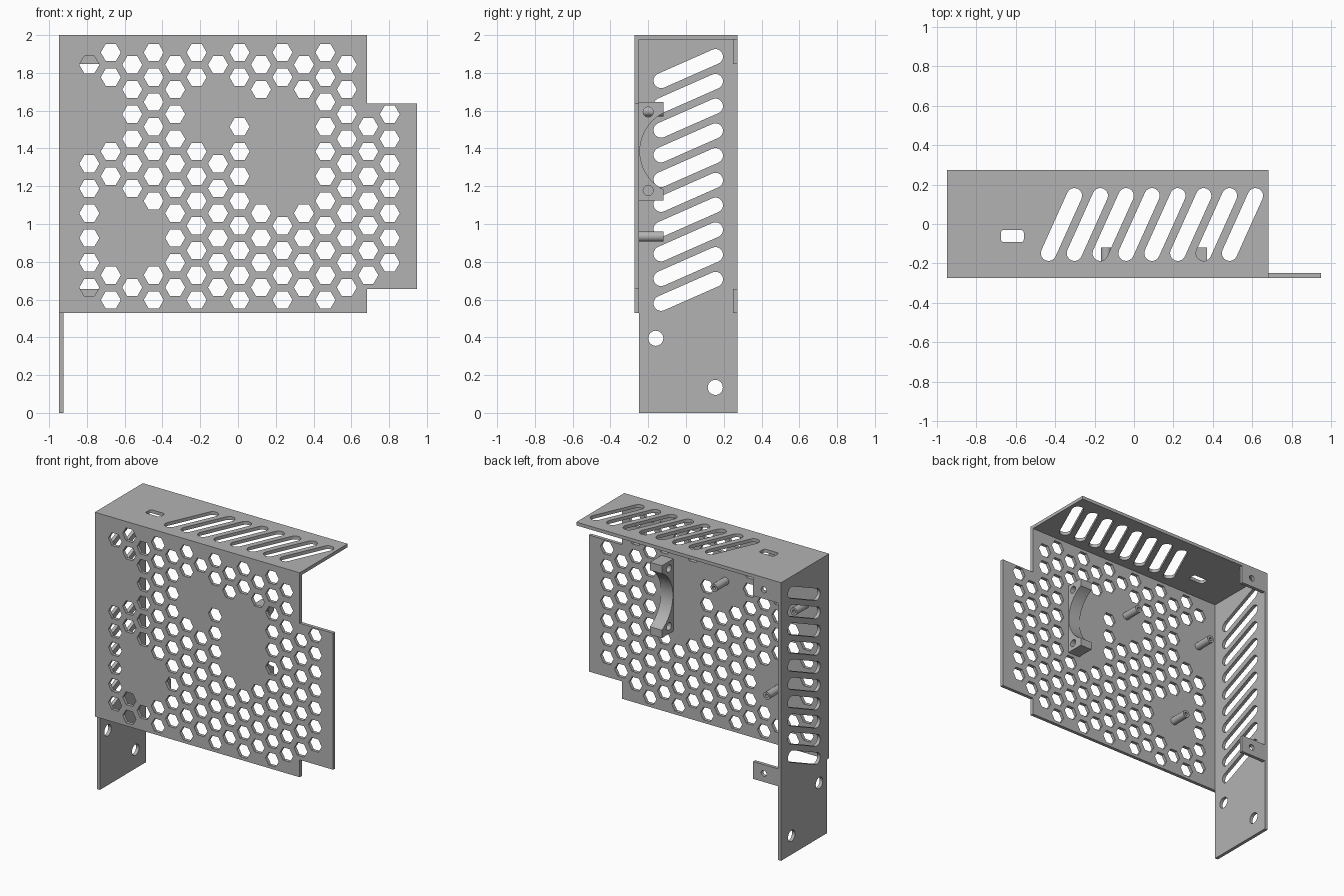
import bpy
import bmesh
from math import atan2, cos, sin, pi, sqrt, radians
from mathutils import Matrix, Vector

if "Cube" in bpy.data.objects:
    bpy.data.objects.remove(bpy.data.objects["Cube"])

# Overall sizes
HX, HY, T, TOP = 0.948, 0.273, 0.024, 2.0
RIGHT = 0.682           # end of the main sheet, before the side tongue
LOW = 0.53              # lower edge of the front sheet
PITCH = 0.131           # spacing of slots and hexagons
IN_Y = -HY + T          # inner face of the front sheet

# Single sheet metal colour
steel = bpy.data.materials.new("plain_grey")
grey = (0.45, 0.45, 0.45, 1)
steel.diffuse_color = grey
steel.use_nodes = True
steel.node_tree.nodes["Principled BSDF"].inputs["Base Color"].default_value = grey

# Drawing planes: columns give the world directions of u, v and thickness
X, Y, Z = Vector((1, 0, 0)), Vector((0, 1, 0)), Vector((0, 0, 1))
FRONT, SIDE, FLAT = (X, Z, -Y), (Y, Z, X), (X, Y, Z)


def ring(u, v, r, n=24, start=0.0):
    return [(u + r * cos(start + 2 * pi * i / n), v + r * sin(start + 2 * pi * i / n))
            for i in range(n)]


def box(u0, v0, u1, v1):
    return [(u0, v0), (u1, v0), (u1, v1), (u0, v1)]


def rounded(centres, r, steps=10):
    """Outline at distance r around a counter-clockwise set of centres."""
    pts, n = [], len(centres)
    for i, (u, v) in enumerate(centres):
        pu, pv = centres[i - 1]
        nu, nv = centres[(i + 1) % n]
        a = atan2(v - pv, u - pu) - pi / 2
        b = atan2(nv - v, nu - u) - pi / 2
        turn = (b - a) % (2 * pi)
        pts += [(u + r * cos(a + turn * k / steps), v + r * sin(a + turn * k / steps))
                for k in range(steps + 1)]
    return pts


def sheet(name, plane, lo, hi, loops):
    """Extrude an outline with holes between lo and hi along the plane normal."""
    curve = bpy.data.curves.new(name, "CURVE")
    curve.dimensions = "2D"
    curve.fill_mode = "BOTH"
    curve.extrude = abs(hi - lo) / 2
    for loop in loops:
        spline = curve.splines.new("POLY")
        spline.points.add(len(loop) - 1)
        for point, (u, v) in zip(spline.points, loop):
            point.co = (u, v, 0, 1)
        spline.use_cyclic_u = True
    obj = bpy.data.objects.new(name, curve)
    bpy.context.collection.objects.link(obj)
    bpy.ops.object.select_all(action="DESELECT")
    obj.select_set(True)
    bpy.context.view_layer.objects.active = obj
    bpy.ops.object.convert(target="MESH")
    obj = bpy.context.view_layer.objects.active
    obj.name = name
    axes = Matrix(plane).transposed().to_4x4()
    thick = Vector([abs(c) for c in plane[2]])
    bm = bmesh.new()
    bm.from_mesh(obj.data)
    bm.transform(Matrix.Translation(thick * (lo + hi) / 2) @ axes)
    bmesh.ops.remove_doubles(bm, verts=bm.verts, dist=0.0001)
    bmesh.ops.recalc_face_normals(bm, faces=bm.faces)
    bm.to_mesh(obj.data)
    bm.free()
    obj.data.materials.clear()
    obj.data.materials.append(steel)
    bpy.ops.object.shade_smooth_by_angle(angle=radians(30))
    return obj


# Hexagon columns from left to right, each read from the top down
COLUMNS = [
    "#...######", "##..##...##", "######...#", "#######..##", "##########",
    "##..#######", "#...######", "##.########", "##....####", "##.....####",
    "##....####", "###########", "##########", "...#######.", "..#######.",
]
hexagons = []
for c, column in enumerate(COLUMNS):
    first = 1.908 if c % 2 else 1.843
    for k, mark in enumerate(column):
        if mark == "#":
            hexagons.append(ring(-0.787 + 0.1136 * c, first - PITCH * k, 0.053, 6))

# Front sheet with its stepped side tongue
front = [(-HX, LOW), (RIGHT, LOW), (RIGHT, 0.655), (HX, 0.655),
         (HX, 1.637), (RIGHT, 1.637), (RIGHT, TOP - T), (-HX, TOP - T)]
sheet("front_panel", FRONT, -HY, IN_Y, [front] + hexagons)

# Top sheet with slanted vents and a small cable slot
vents = [rounded([(-0.433 + PITCH * i, -0.148), (-0.302 + PITCH * i, 0.143)], 0.039)
         for i in range(8)]
cable_slot = rounded(box(-0.66, -0.077, -0.573, -0.045), 0.015, 4)
sheet("top_panel", FLAT, TOP - T, TOP, [box(-HX, -HY, RIGHT, HY), cable_slot] + vents)

# Side wall with slanted vents and two mounting holes in the leg
vents = [rounded([(-0.132, 1.759 - PITCH * i), (0.156, 1.886 - PITCH * i)], 0.04)
         for i in range(10)]
bolt_holes = [ring(-0.16, 0.395, 0.04), ring(0.155, 0.135, 0.04)]
sheet("side_wall", SIDE, -HX, -HX + T,
      [box(IN_Y, 0, HY, TOP - T)] + vents + bolt_holes)

# Rear mounting tabs
for name, z0, z1 in (("upper_tab", 1.847, TOP - T), ("lower_tab", LOW, 0.655)):
    sheet(name, FRONT, HY - T, HY,
          [box(-HX + T, z0, -0.725, z1), ring(-0.81, (z0 + z1) / 2, 0.021)])

# Curved fan cradle with a screw hole at each end
MID, HALF, RIM, R = 1.385, 0.26, -0.118, 0.227
hub = IN_Y + 0.005 + R
reach = sqrt(R * R - (hub - RIM) ** 2)
swing = atan2(reach, hub - RIM)
arc = [(hub - R * cos(a), MID + R * sin(a))
       for a in (swing - 2 * swing * i / 24 for i in range(25))]
cradle = [(RIM, MID - HALF), (RIM, MID + HALF), (IN_Y, MID + HALF), (IN_Y, MID - HALF)]
cradle = [cradle[3], cradle[2], cradle[1]] + arc + [cradle[0]]
holes = [ring(-0.2, MID + s * 0.208, 0.027, 12) for s in (-1, 1)]
sheet("fan_cradle", SIDE, 0.275, 0.37, [cradle] + holes)

# Hollow standoffs behind the front sheet
for name, x, z in (("standoff_centre", -0.14, 1.597),
                   ("standoff_upper", -0.775, 1.597),
                   ("standoff_lower", -0.56, 0.934)):
    sheet(name, FRONT, IN_Y, RIM, [ring(x, z, 0.027), ring(x, z, 0.012, 12)])
